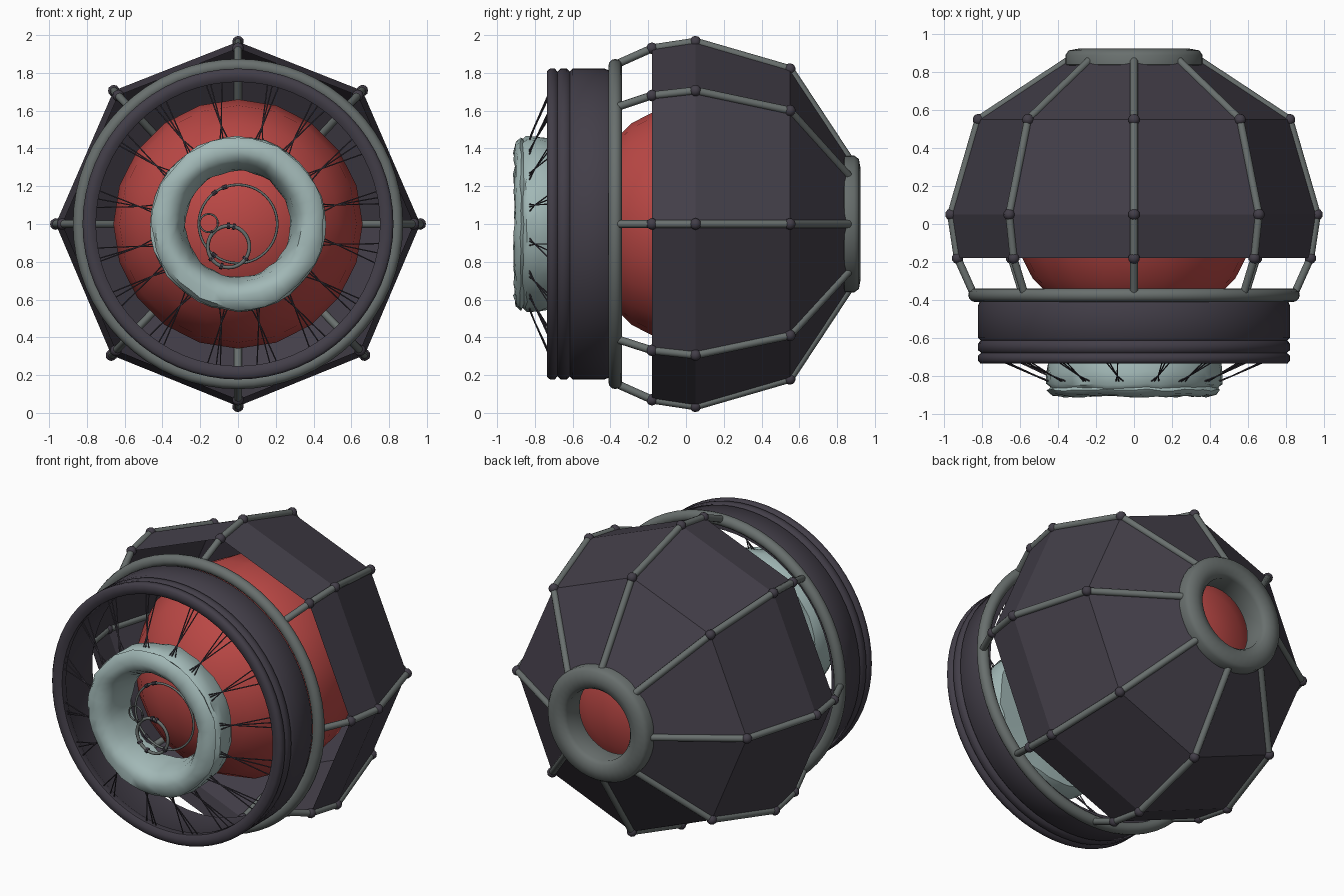
import bpy, bmesh, math, random
from mathutils import Vector

if "Cube" in bpy.data.objects:
    bpy.data.objects.remove(bpy.data.objects["Cube"])

random.seed(4)
ZC = 1.0  # height of the main axis, which runs along y


def material(name, rgb):
    m = bpy.data.materials.new(name)
    m.diffuse_color = (*rgb, 1)
    m.use_nodes = True
    m.node_tree.nodes["Principled BSDF"].inputs["Base Color"].default_value = m.diffuse_color
    return m


DARK = material("dark_panel", (0.055, 0.048, 0.065))
RED = material("red", (0.50, 0.065, 0.06))
PALE = material("pale", (0.36, 0.48, 0.47))
GREY = material("strut_grey", (0.14, 0.16, 0.155))


def P(r, deg, y):
    a = math.radians(deg)
    return Vector((r * math.cos(a), y, ZC + r * math.sin(a)))


def finish(name, bm, mat, smooth=None):
    bmesh.ops.recalc_face_normals(bm, faces=bm.faces)
    me = bpy.data.meshes.new(name)
    bm.to_mesh(me)
    bm.free()
    ob = bpy.data.objects.new(name, me)
    bpy.context.collection.objects.link(ob)
    me.materials.append(mat)
    if smooth:
        bpy.ops.object.select_all(action='DESELECT')
        ob.select_set(True)
        bpy.context.view_layer.objects.active = ob
        bpy.ops.object.shade_smooth_by_angle(angle=math.radians(smooth))
    return ob


def lathe(name, profile, angles, mat, closed=True, smooth=35, rough=0):
    """Spin a (y, r) profile around the y axis."""
    bm = bmesh.new()
    rows = []
    for y, r in profile:
        rows.append([bm.verts.new(P(r + random.uniform(-rough, rough), a,
                                    y + random.uniform(-rough, rough))) for a in angles])
    n, k = len(rows), len(angles)
    for i in range(n if closed else n - 1):
        A, B = rows[i], rows[(i + 1) % n]
        for j in range(k):
            bm.faces.new((A[j], A[(j + 1) % k], B[(j + 1) % k], B[j]))
    return finish(name, bm, mat, smooth)


def ring_angles(n):
    return [360 * i / n for i in range(n)]


def circle_profile(y, r, minor, n=12):
    return [(y + minor * math.cos(2 * math.pi * i / n), r + minor * math.sin(2 * math.pi * i / n))
            for i in range(n)]


def add_rod(bm, a, b, r, n=10):
    d = b - a
    res = bmesh.ops.create_cone(bm, cap_ends=True, segments=n, radius1=r, radius2=r, depth=d.length)
    q = d.to_track_quat('Z', 'Y')
    for v in res['verts']:
        v.co = q @ v.co + (a + b) / 2


def add_ball(bm, c, r):
    res = bmesh.ops.create_icosphere(bm, subdivisions=2, radius=r)
    for v in res['verts']:
        v.co += c


# eight-sided dark panel shell, open at both ends
OCT = [0, 47, 90, 133, 180, 226, 270, 314]
SHELL = [(-0.18, 0.93), (0.05, 0.965), (0.55, 0.82), (0.86, 0.35)]
lathe("panel_shell", SHELL, OCT, DARK, closed=False, smooth=None)

# struts along the shell corners, reaching forward to the front hoop
struts, joints = bmesh.new(), bmesh.new()
for a in OCT:
    pts = [P(0.845, a, -0.37)] + [P(r, a, y) for y, r in SHELL]
    for p, q in zip(pts, pts[1:]):
        add_rod(struts, p, q, 0.021)
    for p in pts[1:4]:
        add_ball(joints, p, 0.031)
finish("struts", struts, GREY, 40)
finish("strut_joints", joints, DARK, 50)

# front hoop and rear collar
lathe("front_hoop", circle_profile(-0.375, 0.838, 0.036), ring_angles(64), GREY)
lathe("rear_collar", [(0.75, 0.235), (0.89, 0.225), (0.915, 0.245), (0.925, 0.29), (0.915, 0.345),
                      (0.89, 0.362), (0.84, 0.362), (0.825, 0.34), (0.82, 0.27), (0.75, 0.25)],
      ring_angles(40), GREY, smooth=50)

# dark front barrel with two raised lips
lathe("front_barrel", [(-0.40, 0.76), (-0.40, 0.81), (-0.43, 0.822), (-0.60, 0.822), (-0.615, 0.808),
                       (-0.63, 0.822), (-0.665, 0.822), (-0.68, 0.806), (-0.695, 0.823),
                       (-0.72, 0.823), (-0.735, 0.81), (-0.735, 0.775), (-0.72, 0.752),
                       (-0.68, 0.752), (-0.66, 0.765)],
      ring_angles(64), DARK, smooth=50)

# red inner ball, poles on the main axis
ball = bmesh.new()
bmesh.ops.create_uvsphere(ball, u_segments=20, v_segments=10, radius=0.66)
for v in ball.verts:
    x, y, z = v.co
    v.co = (x, 0.10 - z, ZC + y)
finish("inner_ball", ball, RED, 30)

# pale rough-edged iris ring
lathe("iris_ring", [(-0.69, 0.28), (-0.76, 0.285), (-0.85, 0.31), (-0.895, 0.34), (-0.91, 0.38),
                    (-0.90, 0.435), (-0.875, 0.456), (-0.862, 0.445), (-0.845, 0.462),
                    (-0.78, 0.462), (-0.73, 0.455), (-0.69, 0.44)],
      ring_angles(40), PALE, smooth=45, rough=0.006)

# thin wire bundles holding the iris ring in the barrel
wires = bpy.data.curves.new("iris_wires", 'CURVE')
wires.dimensions = '3D'
wires.bevel_depth = 0.0035
wires.bevel_resolution = 1
wires.materials.append(DARK)


def add_wire(*pts):
    s = wires.splines.new('POLY')
    s.points.add(len(pts) - 1)
    for sp, p in zip(s.points, pts):
        sp.co = (*p, 1)


for i in range(16):
    a = 360 * (i + 0.45) / 16 + random.uniform(-3, 3)
    knot = P(0.53, a, -0.80)
    for da in (-3.5, 0.5, 3):
        add_wire(P(0.455, a + da * 0.8, -0.83), knot,
                 P(0.757, a + da + random.uniform(-1, 1), -0.70))
bpy.context.collection.objects.link(bpy.data.objects.new("iris_wires", wires))

# three overlapping lens hoops inside the iris, with small clips
for name, x, y, z, r, t, clips in (("large_lens_hoop", 0, -0.75, 1.0, 0.208, 0.007, (110, 127, 232)),
                                   ("medium_lens_hoop", -0.05, -0.80, 0.88, 0.11, 0.01, (75, 90, 215, 250, 325)),
                                   ("small_lens_hoop", -0.155, -0.82, 1.005, 0.048, 0.005, (0, 290))):
    hoop = lathe(name, circle_profile(0, r, t, 8), ring_angles(40), GREY, smooth=60)
    hoop.location = (x, y, z - ZC)
    bm = bmesh.new()
    for a in clips:
        add_rod(bm, P(r, a - 4, 0), P(r, a + 4, 0), t * 1.7, 8)
    clip = finish(name + "_clips", bm, DARK, 40)
    clip.location = hoop.location
